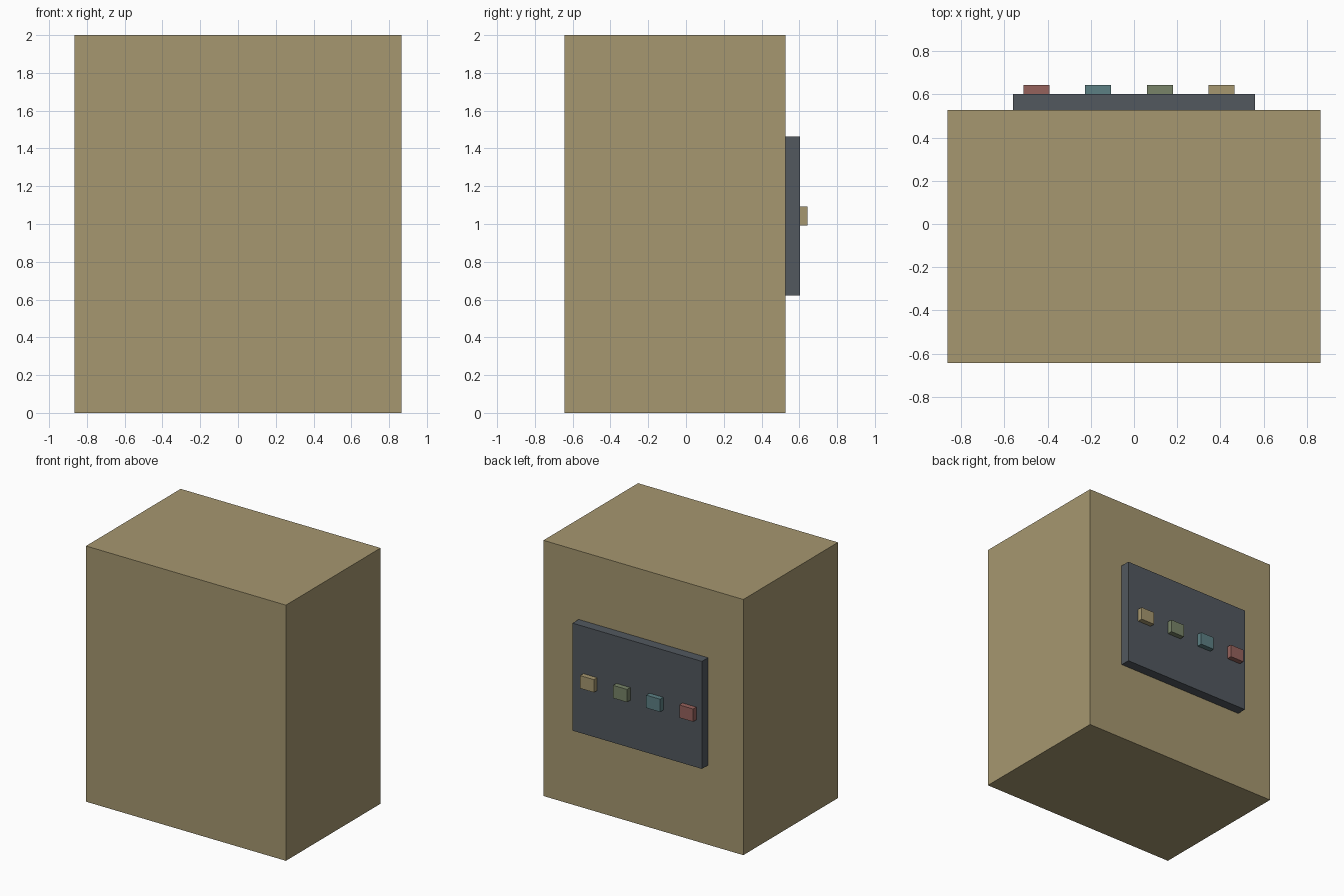
import bpy

if "Cube" in bpy.data.objects:
    bpy.data.objects.remove(bpy.data.objects["Cube"])


def material(name, rgb):
    m = bpy.data.materials.new(name)
    m.diffuse_color = (*rgb, 1)
    m.use_nodes = True
    m.node_tree.nodes["Principled BSDF"].inputs["Base Color"].default_value = m.diffuse_color
    return m


def box(name, lo, hi, mat):
    centre = [(a + b) / 2 for a, b in zip(lo, hi)]
    bpy.ops.mesh.primitive_cube_add(size=1, location=centre)
    ob = bpy.context.object
    ob.name = name
    ob.scale = [b - a for a, b in zip(lo, hi)]
    bpy.ops.object.transform_apply(location=False, rotation=False, scale=True)
    ob.data.materials.append(mat)
    return ob


tan = material("tan", (0.38, 0.31, 0.16))

# Main cabinet
box("cabinet_body", (-0.865, -0.643, 0), (0.865, 0.527, 2), tan)

# Dark panel mounted on the back
box("back_panel", (-0.56, 0.527, 0.622), (0.56, 0.603, 1.463),
    material("slate", (0.084, 0.098, 0.114)))

# Row of coloured sockets on the panel
sockets = [("red", (0.305, 0.122, 0.107)), ("teal", (0.107, 0.216, 0.231)),
           ("green", (0.188, 0.231, 0.138)), ("yellow", (0.38, 0.31, 0.16))]
for i, (colour, rgb) in enumerate(sockets):
    x = -0.452 + i * 0.286
    box(f"{colour}_socket", (x - 0.06, 0.603, 0.993), (x + 0.06, 0.643, 1.093),
        material(colour, rgb))
